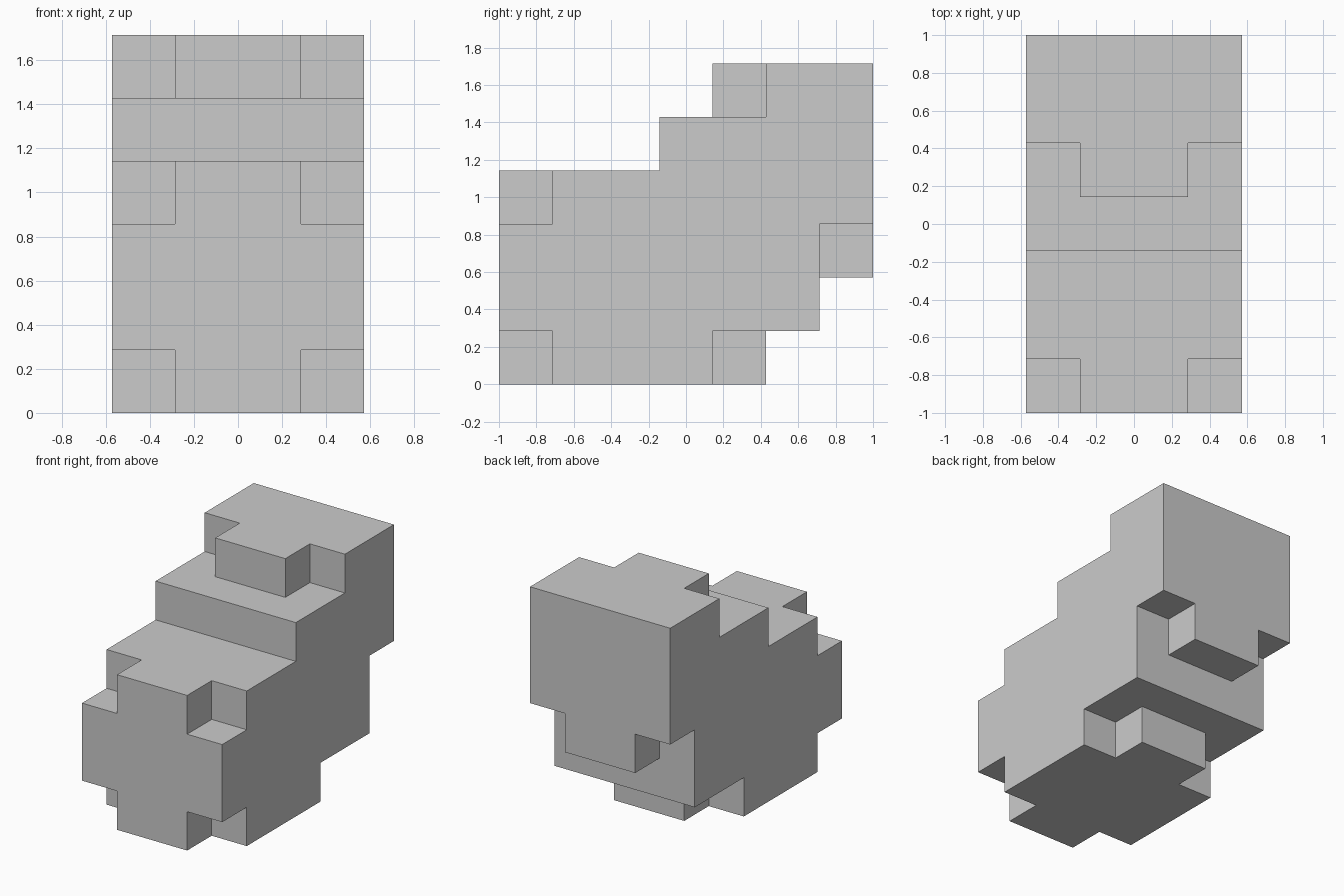
import bpy, bmesh, math

if "Cube" in bpy.data.objects:
    bpy.data.objects.remove(bpy.data.objects["Cube"])

U = 2 / 7  # one block

# Per layer, bottom to top: (first, end) block along y
CORE = [(0, 5), (0, 6), (0, 7), (0, 7), (3, 7), (4, 7)]   # two middle columns
SIDE = [(1, 4), (0, 6), (0, 6), (1, 7), (3, 7), (5, 7)]   # outer columns

cells = {(x, y, z)
         for x, rows in enumerate((SIDE, CORE, CORE, SIDE))
         for z, (a, b) in enumerate(rows)
         for y in range(a, b)}

bm = bmesh.new()
verts = {}


def vert(p):
    if p not in verts:
        verts[p] = bm.verts.new(((p[0] - 2) * U, (p[1] - 3.5) * U, p[2] * U))
    return verts[p]


# Skin only the exposed block sides
for c in cells:
    for axis in range(3):
        for side in (0, 1):
            n = list(c)
            n[axis] += 2 * side - 1
            if tuple(n) in cells:
                continue
            ring = []
            for i, j in ((0, 0), (1, 0), (1, 1), (0, 1)):
                p = list(c)
                p[axis] += side
                p[(axis + 1) % 3] += i
                p[(axis + 2) % 3] += j
                ring.append(vert(tuple(p)))
            bm.faces.new(ring if side else ring[::-1])

# Merge coplanar squares into large flat faces
bmesh.ops.dissolve_limit(bm, angle_limit=math.radians(1),
                         verts=bm.verts[:], edges=bm.edges[:])
bmesh.ops.recalc_face_normals(bm, faces=bm.faces[:])

mesh = bpy.data.meshes.new("stepped_block")
bm.to_mesh(mesh)
bm.free()
bpy.context.collection.objects.link(bpy.data.objects.new("stepped_block", mesh))
